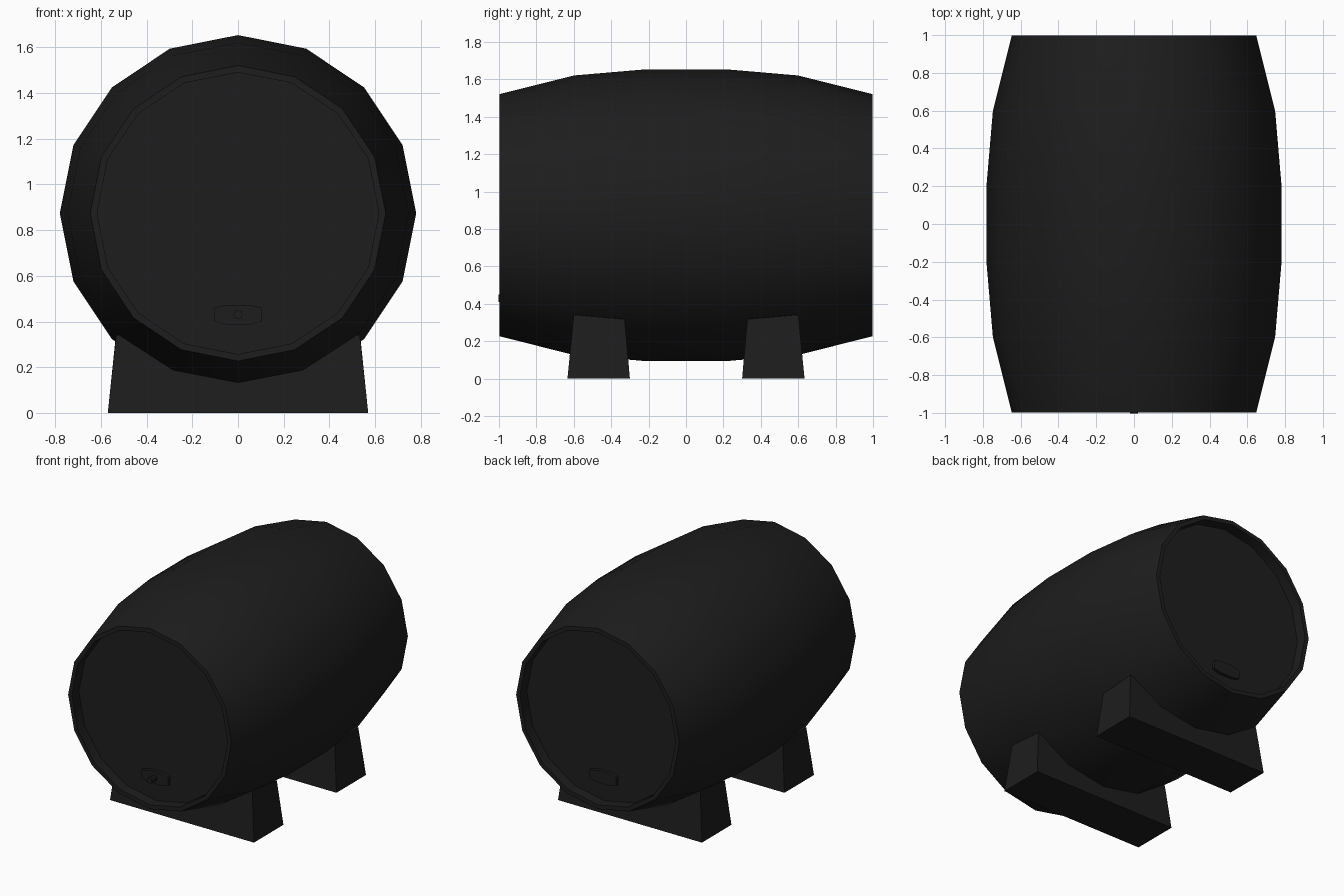
import bpy, bmesh, math

if "Cube" in bpy.data.objects:
    bpy.data.objects.remove(bpy.data.objects["Cube"])

SIDES = 16
AXIS_Z = 0.874

dark = bpy.data.materials.new("charcoal black")
dark.diffuse_color = (0.0123, 0.0123, 0.0123, 1)
dark.use_nodes = True
dark.node_tree.nodes["Principled BSDF"].inputs["Base Color"].default_value = dark.diffuse_color


def make_object(name, bm, smooth=False):
    bmesh.ops.recalc_face_normals(bm, faces=bm.faces[:])
    mesh = bpy.data.meshes.new(name)
    bm.to_mesh(mesh)
    bm.free()
    mesh.materials.append(dark)
    obj = bpy.data.objects.new(name, mesh)
    bpy.context.collection.objects.link(obj)
    if smooth:
        bpy.ops.object.select_all(action='DESELECT')
        obj.select_set(True)
        bpy.context.view_layer.objects.active = obj
        bpy.ops.object.shade_smooth_by_angle(angle=math.radians(30))
    return obj


def loft(bm, loops):
    """Skin a list of equal-length point loops and cap both ends."""
    rings = [[bm.verts.new(p) for p in loop] for loop in loops]
    n = len(rings[0])
    for a, b in zip(rings, rings[1:]):
        for i in range(n):
            j = (i + 1) % n
            bm.faces.new((a[i], a[j], b[j], b[i]))
    bm.faces.new(rings[0])
    bm.faces.new(rings[-1])


def circle(r, y, z, n):
    return [(r * math.sin(2 * math.pi * i / n), y,
             z + r * math.cos(2 * math.pi * i / n)) for i in range(n)]


# Barrel: bulging stave wall with a thin rim and recessed heads
half = [(0.617, 0.92), (0.617, 0.998), (0.647, 0.998), (0.747, 0.6), (0.78, 0.215)]
profile = [(r, -y) for r, y in half] + half[::-1]
bm = bmesh.new()
loft(bm, [circle(r, y, AXIS_Z, SIDES) for r, y in profile])
make_object("barrel", bm, smooth=True)

# Tapered cradle feet, whose tops end on the barrel wall
for side, name in ((-1, "front_foot"), (1, "back_foot")):
    bm = bmesh.new()
    bottom = [(-0.57, 0.30, 0), (0.57, 0.30, 0),
              (0.57, 0.634, 0), (-0.57, 0.634, 0)]
    top = [(-0.537, 0.328, 0.318), (0.537, 0.328, 0.318),
           (0.533, 0.6, 0.342), (-0.533, 0.6, 0.342)]
    loft(bm, [[(x, side * y, z) for x, y, z in loop] for loop in (bottom, top)])
    make_object(name, bm)

# Small tap blocks low on each head
outline = [(-0.105, -0.03), (-0.05, -0.043), (0.05, -0.043), (0.105, -0.03),
           (0.105, 0.03), (0.05, 0.043), (-0.05, 0.043), (-0.105, 0.03)]
for side, name in ((-1, "front_tap_block"), (1, "back_tap_block")):
    bm = bmesh.new()
    loft(bm, [[(x, side * y, 0.43 + z) for x, z in outline]
              for y in (0.91, 0.943)])
    make_object(name, bm)

# Tap pin on the front block
bm = bmesh.new()
loft(bm, [circle(0.02, y, 0.43, 8) for y in (-0.93, -1.002)])
make_object("tap_pin", bm)
